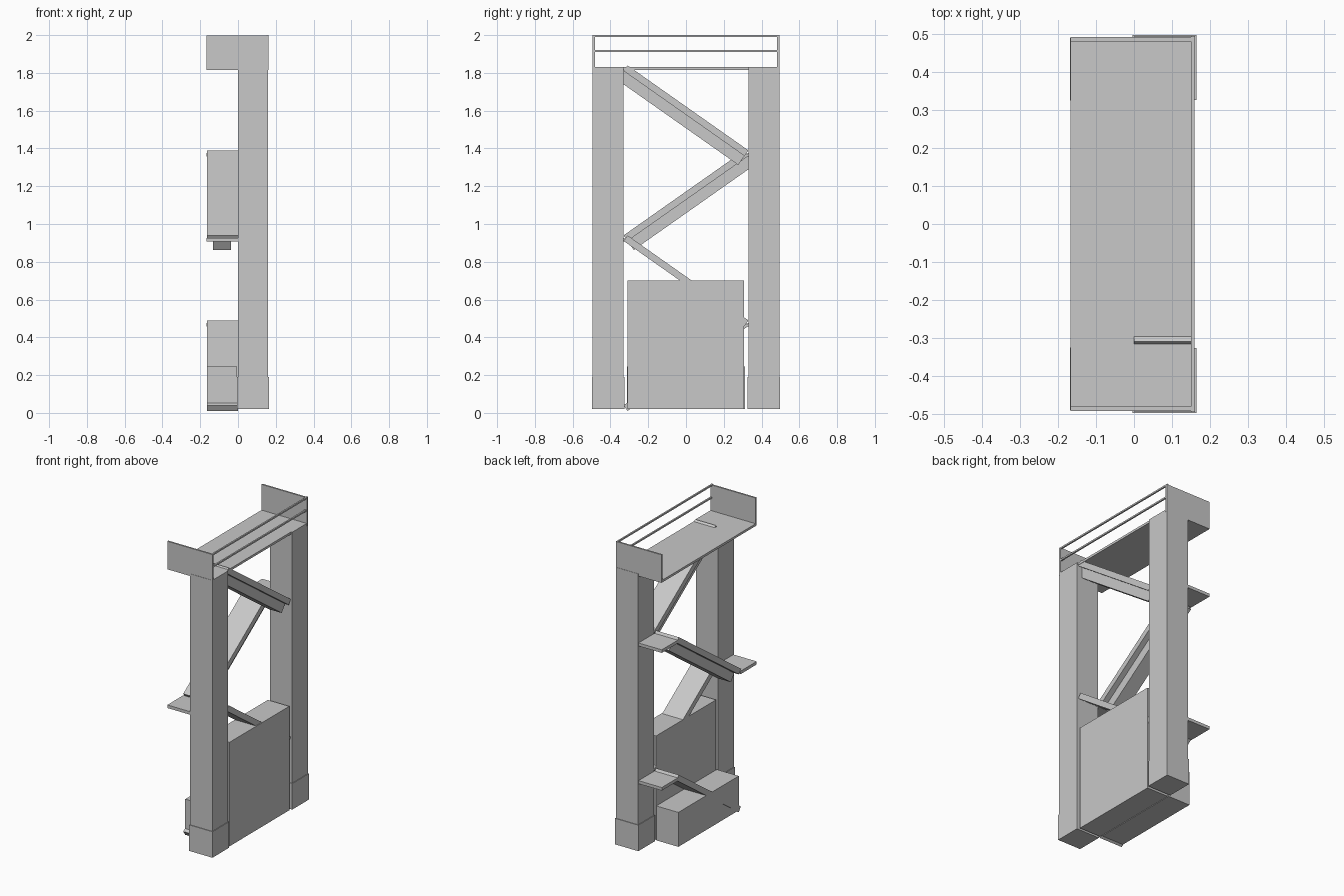
import bpy
import math

if "Cube" in bpy.data.objects:
    bpy.data.objects.remove(bpy.data.objects["Cube"])

grey = bpy.data.materials.new("light grey")
grey.diffuse_color = (0.58, 0.58, 0.58, 1)
grey.use_nodes = True
grey.node_tree.nodes["Principled BSDF"].inputs["Base Color"].default_value = grey.diffuse_color


def box(name, lo, hi):
    """Axis-aligned box between two corners."""
    bpy.ops.mesh.primitive_cube_add(size=1, location=[(a + b) / 2 for a, b in zip(lo, hi)])
    ob = bpy.context.object
    ob.name = name
    ob.scale = [b - a for a, b in zip(lo, hi)]
    bpy.ops.object.transform_apply(location=False, rotation=False, scale=True)
    ob.data.materials.append(grey)
    return ob


def sloped(name, x0, x1, start, end, top, bottom):
    """Slab along a sloped line in the yz plane; top and bottom are offsets square to it."""
    dy, dz = end[0] - start[0], end[1] - start[1]
    length = math.hypot(dy, dz)
    ob = box(name, (x0, 0, bottom), (x1, length, top))
    ob.data.transform(ob.matrix_basis)
    ob.location = (0, start[0], start[1])
    ob.rotation_euler = (math.atan2(dz, dy), 0, 0)
    return ob


# Columns with slightly wider feet, and end panels of the upper deck
for side, s in (("front", -1), ("back", 1)):
    def pair(name, x0, x1, y0, y1, z0, z1):
        a, b = sorted((s * y0, s * y1))
        box(side + "_" + name, (x0, a, z0), (x1, b, z1))
    pair("column", 0, 0.160, 0.330, 0.494, 0.02, 1.83)
    pair("column_foot", -0.004, 0.164, 0.326, 0.498, 0.02, 0.19)
    pair("deck_end_panel", -0.167, 0.152, 0.481, 0.492, 1.815, 1.998)
    pair("railing_post", 0.150, 0.161, 0.481, 0.495, 1.815, 2.0)

# Upper deck and its railing
box("upper_deck", (-0.167, -0.490, 1.815), (0.152, 0.490, 1.83))
for i, z in enumerate((1.91, 1.99)):
    box(f"rail_{i + 1}", (0.150, -0.492, z), (0.160, 0.492, z + 0.010))

# Enclosed rooms at the base
box("tall_room", (0, -0.310, 0.02), (0.155, 0.308, 0.70))
box("low_room", (-0.163, -0.312, 0.02), (-0.004, 0.312, 0.245))

# Zigzag stair flights, with beams under the upper two
for i in range(4):
    outer = i % 2 == 0
    x0, x1 = (-0.165, 0) if outer else (0, 0.150)
    ya, yb = (-0.320, 0.320) if outer else (0.320, -0.320)
    z = 0.025 + 0.45 * i
    # The slab always runs from -y to +y so that its top stays up
    pts = sorted([(ya, z), (yb, z + 0.45)])
    sloped(f"stair_flight_{i + 1}", x0, x1, pts[0], pts[1], 0.018, -0.018)
    if i > 1:
        mid = -0.084 if outer else 0.075
        sloped(f"flight_beam_{i + 1}", mid - 0.048, mid + 0.048, pts[0], pts[1], -0.018, -0.076)

# Landings between flights
for i in range(3):
    y0, y1 = (0.325, 0.490) if i % 2 == 0 else (-0.490, -0.325)
    z = 0.475 + 0.45 * i
    box(f"landing_{i + 1}", (-0.168, y0, z - 0.018), (0.0, y1, z + 0.002))
